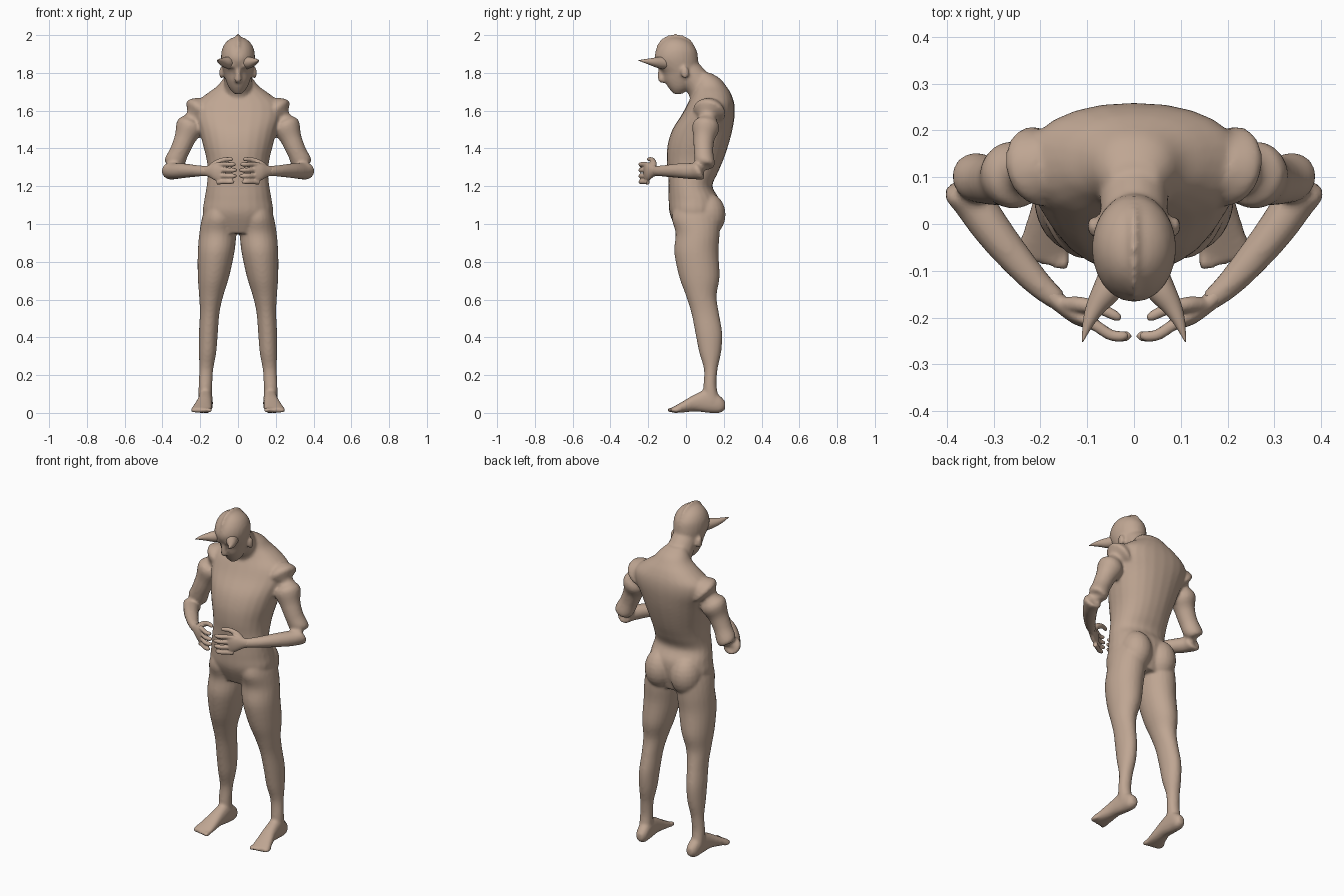
import bpy, bmesh, math
from mathutils import Vector, Matrix

skin = bpy.data.materials.new("skin")
skin.diffuse_color = (0.52, 0.38, 0.29, 1)


def loft(bm, rings, power=2.0, n=24, sub=4):
    """Closed smooth loft through rings of (centre, half-axis u, half-axis v)."""
    fine = []
    for i in range(len(rings) - 1):
        q = [rings[max(0, min(len(rings) - 1, i + k))] for k in (-1, 0, 1, 2)]
        for s in range(sub):
            t = s / sub
            w = (-t**3 + 2*t*t - t, 3*t**3 - 5*t*t + 2, -3*t**3 + 4*t*t + t, t**3 - t*t)
            fine.append([sum((q[k][j] * (w[k] / 2) for k in range(4)), Vector()) for j in range(3)])
    fine.append(rings[-1])
    loops = []
    for c, u, v in fine:
        loop = []
        for k in range(n):
            a = 2 * math.pi * k / n
            ca, sa = math.cos(a), math.sin(a)
            loop.append(bm.verts.new(c + u * math.copysign(abs(ca)**(2/power), ca)
                                     + v * math.copysign(abs(sa)**(2/power), sa)))
        loops.append(loop)
    for a, b in zip(loops, loops[1:]):
        for k in range(n):
            bm.faces.new((a[k], a[(k+1) % n], b[(k+1) % n], b[k]))
    bm.faces.new(loops[0])
    bm.faces.new(loops[-1])


def column(bm, rows, s=1, power=2.0):
    """Stacked level sections: z, x centre, half width, y front, y back."""
    loft(bm, [(Vector((s*x, (f+b)/2, z)), Vector((w, 0, 0)), Vector((0, (b-f)/2, 0)))
              for z, x, w, f, b in rows], power)


def tube(bm, pts, s=1, n=16):
    """Limb along a path: x, y, z, radius, optional vertical radius."""
    P = [Vector((s*p[0], p[1], p[2])) for p in pts]
    rings = []
    for i, p in enumerate(P):
        t = (P[min(i+1, len(P)-1)] - P[max(i-1, 0)]).normalized()
        ref = Vector((0, 1, 0)) if abs(t.z) > .75 else Vector((0, 0, 1))
        u = t.cross(ref).normalized()
        rings.append((p, u * pts[i][3], u.cross(t) * pts[i][-1]))
    loft(bm, rings, n=n)


def ball(bm, c, r):
    bmesh.ops.create_uvsphere(bm, u_segments=20, v_segments=12, radius=1,
                              matrix=Matrix.Translation(c) @ Matrix.Diagonal((*r, 1)))


def finish(bm, name, voxel=None, smooth=4):
    bmesh.ops.recalc_face_normals(bm, faces=bm.faces)
    me = bpy.data.meshes.new(name)
    bm.to_mesh(me)
    bm.free()
    for p in me.polygons:
        p.use_smooth = True
    me.materials.append(skin)
    ob = bpy.data.objects.new(name, me)
    bpy.context.collection.objects.link(ob)
    if voxel:
        m = ob.modifiers.new("fuse", 'REMESH')
        m.mode, m.voxel_size, m.use_smooth_shade = 'VOXEL', voxel, True
        m = ob.modifiers.new("relax", 'SMOOTH')
        m.factor, m.iterations = 0.5, smooth
    return ob


body = bmesh.new()
# torso, pelvis to base of neck
column(body, [(.95, 0, .12, -.04, .15), (1.05, 0, .183, -.085, .175), (1.13, 0, .178, -.092, .175),
              (1.20, 0, .166, -.092, .14), (1.27, 0, .16, -.096, .168), (1.34, 0, .166, -.102, .198),
              (1.42, 0, .186, -.097, .225), (1.50, 0, .207, -.072, .246), (1.58, 0, .232, -.022, .258),
              (1.64, 0, .225, .01, .255), (1.69, 0, .165, .035, .238), (1.73, 0, .11, .045, .213),
              (1.77, 0, .078, .05, .18), (1.80, 0, .05, .05, .13)], power=2.2)
# neck
tube(body, [(0, .12, 1.64, .09), (0, .075, 1.73, .075), (0, .01, 1.81, .07), (0, -.03, 1.86, .06)], n=24)
# head, leaning forward
column(body, [(1.688, 0, .02, -.065, -.02), (1.72, 0, .047, -.092, .02), (1.76, 0, .064, -.115, .05),
              (1.80, 0, .076, -.125, .064), (1.84, 0, .085, -.155, .066), (1.88, 0, .09, -.167, .064),
              (1.92, 0, .086, -.157, .056), (1.955, 0, .07, -.135, .032), (1.978, 0, .045, -.11, 0),
              (1.99, 0, .018, -.085, -.035)])
# crest ridge and nose
ball(body, (0, -.055, 1.91), (.022, .108, .097))
tube(body, [(0, -.135, 1.835, .012), (0, -.135, 1.79, .015), (0, -.128, 1.765, .02), (0, -.11, 1.755, .012)])

leg = [(1.10, .1, .07, -.06, .14), (1.03, .103, .088, -.075, .175), (.95, .107, .098, -.055, .178),
       (.85, .116, .097, -.062, .172), (.72, .130, .083, -.036, .178), (.62, .142, .064, .0, .162),
       (.53, .150, .052, .028, .174), (.42, .157, .050, .05, .192), (.32, .161, .046, .07, .186),
       (.23, .168, .037, .095, .167), (.14, .173, .036, .092, .162), (.06, .173, .036, .09, .18)]
# foot sections: y, x centre, half width, bottom, top
foot = [(.208, .166, .018, .02, .06), (.18, .168, .034, .0, .09), (.12, .171, .037, .0, .125),
        (.05, .176, .040, .008, .10), (-.015, .186, .050, .002, .062), (-.06, .193, .056, 0, .036),
        (-.078, .195, .05, .002, .026)]
arm = [(.18, .13, 1.60, .075), (.215, .12, 1.585, .083), (.25, .108, 1.53, .069), (.282, .095, 1.45, .056),
       (.312, .093, 1.38, .051), (.345, .10, 1.31, .048), (.358, .08, 1.283, .046), (.335, .035, 1.28, .043),
       (.285, -.035, 1.282, .039), (.21, -.122, 1.281, .03), (.16, -.166, 1.28, .022, .027)]

for s in (1, -1):
    column(body, leg, s)
    ball(body, (s*.085, .115, 1.05), (.088, .095, .115))      # buttock
    loft(body, [(Vector((s*x, y, (a+b)/2)), Vector((w, 0, 0)), Vector((0, 0, (b-a)/2)))
                for y, x, w, a, b in foot], power=2.3)
    for i in range(5):                                        # toes
        ball(body, (s*(.15 + .022*i), -.075 + .006*i, .015), (.014 - .001*i, .027, .014))
    tube(body, arm, s, n=20)
    ball(body, (s*.088, -.005, 1.80), (.012, .022, .032))     # ear
    ball(body, (s*.035, -.135, 1.838), (.033, .02, .014))     # brow
finish(body, "body", .0085, 5)

for s, side in ((1, "left"), (-1, "right")):
    # hand: flat palm, four curled fingers, thumb
    hand = bmesh.new()
    tube(hand, [(.185, -.145, 1.28, .022, .026), (.155, -.172, 1.28, .019, .03),
                (.12, -.198, 1.277, .018, .046), (.085, -.213, 1.272, .014, .053)], s, n=20)
    for i, reach in enumerate((.012, .006, .008, .02)):
        z = 1.316 - .031*i
        tube(hand, [(.11, -.20, z - .002, .013), (.08, -.218, z, .0125), (.05, -.237, z, .012),
                    (reach + .012, -.24, z, .011), (reach, -.236, z, .006)], s)
    tube(hand, [(.15, -.172, 1.295, .016), (.115, -.172, 1.322, .017), (.075, -.18, 1.34, .013),
                (.04, -.196, 1.343, .011), (.028, -.203, 1.342, .006)], s)
    finish(hand, side + "_hand", .005, 3)
    # horn: thick base curving outward then forward to a point
    horn = bmesh.new()
    tube(horn, [(.035, -.10, 1.852, .036, .034), (.06, -.145, 1.855, .03), (.082, -.178, 1.858, .021),
                (.098, -.212, 1.862, .012), (.11, -.252, 1.866, .001)], s)
    finish(horn, side + "_horn")
